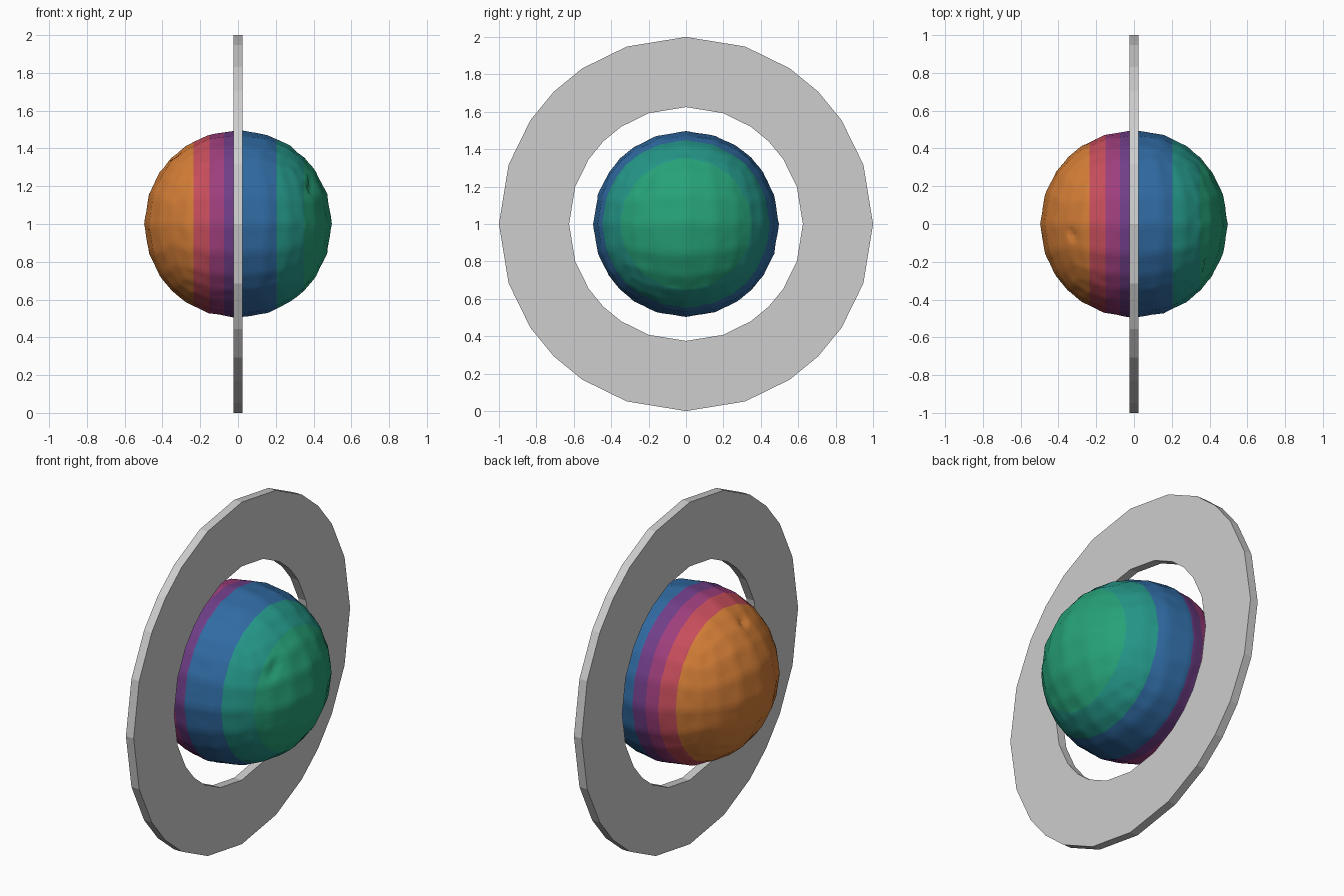
import bpy, bmesh, math
from mathutils import Vector, noise

if "Cube" in bpy.data.objects:
    bpy.data.objects.remove(bpy.data.objects["Cube"])

CENTRE = Vector((0, 0, 1))


def material(name, rgb):
    """Flat material from 0-255 display colour."""
    m = bpy.data.materials.new(name)
    lin = [((c / 255 + 0.055) / 1.055) ** 2.4 for c in rgb]
    m.diffuse_color = (*lin, 1)
    m.use_nodes = True
    m.node_tree.nodes["Principled BSDF"].inputs["Base Color"].default_value = m.diffuse_color
    return m


def make_object(name, bm, mats):
    mesh = bpy.data.meshes.new(name)
    bm.normal_update()
    bm.to_mesh(mesh)
    bm.free()
    for m in mats:
        mesh.materials.append(m)
    ob = bpy.data.objects.new(name, mesh)
    bpy.context.collection.objects.link(ob)
    return ob


def square_circle():
    """24 directions of a square outline (6 per side) pushed onto a circle."""
    base = [math.atan2(k, 3) for k in range(-3, 3)]
    return [a + q * math.pi / 2 for q in range(4) for a in base]


# Flat ring standing upright around the x axis
bm = bmesh.new()
loops = []
for x, r in ((-0.025, 0.625), (-0.025, 1.0), (0.025, 1.0), (0.025, 0.625)):
    loops.append([bm.verts.new(CENTRE + Vector((x, r * math.cos(a), r * math.sin(a))))
                  for a in square_circle()])
for j in range(4):
    a, b = loops[j], loops[(j + 1) % 4]
    for i in range(24):
        n = (i + 1) % 24
        bm.faces.new((a[i], a[n], b[n], b[i]))
bmesh.ops.recalc_face_normals(bm, faces=bm.faces)
make_object("ring", bm, [material("light grey", (205, 205, 205))])

# Banded globe: a coarse cube-sphere, each facet finely divided and gently weathered
R, COARSE, FINE = 0.5, 6, 5
PITS = [  # scratch segments: start, end, depth
    ((0.39, -0.26, 0.23), (0.38, -0.24, 0.13), 0.02),
    ((0.38, -0.24, 0.13), (0.39, -0.20, 0.24), 0.02),
    ((-0.35, -0.04, 0.36), (-0.33, -0.07, 0.37), 0.025),
]


def seg_dist(p, a, b):
    a, b = Vector(a), Vector(b)
    t = max(0, min(1, (p - a).dot(b - a) / (b - a).length_squared))
    return (p - a - t * (b - a)).length


def weather(p):
    d = 0.004 * (1 + noise.noise(p * 14)) * 0.8 + 0.0015 * noise.noise(p * 30)
    for a, b, depth in PITS:
        d += depth * max(0, 1 - seg_dist(p, a, b) / 0.025)
    return p * (1 - max(d, 0) / R)


def facet_point(n, u, v, i, j):
    """Point on the flat-faceted cube-sphere at fine grid position i, j."""
    def corner(a, b):
        return (n + u * (a / 3 - 1) + v * (b / 3 - 1)).normalized() * R
    a, b = min(i // FINE, COARSE - 1), min(j // FINE, COARSE - 1)
    s, t = i / FINE - a, j / FINE - b
    low = corner(a, b).lerp(corner(a + 1, b), s)
    return low.lerp(corner(a, b + 1).lerp(corner(a + 1, b + 1), s), t)


bm = bmesh.new()
N = COARSE * FINE
for axis in range(3):
    for sign in (-1, 1):
        n, u = Vector((0, 0, 0)), Vector((0, 0, 0))
        n[axis], u[(axis + 1) % 3] = sign, 1
        v = n.cross(u)
        grid = [[bm.verts.new(facet_point(n, u, v, i, j)) for j in range(N + 1)]
                for i in range(N + 1)]
        for i in range(N):
            for j in range(N):
                bm.faces.new((grid[i][j], grid[i + 1][j], grid[i + 1][j + 1], grid[i][j + 1]))
bmesh.ops.remove_doubles(bm, verts=bm.verts, dist=0.0005)
for vert in bm.verts:
    vert.co = weather(vert.co)

# Colour bands: cut at each limit, then colour by x
LIMITS = (-0.235, -0.15, -0.075, 0.0, 0.205, 0.35)
for x in LIMITS:
    bmesh.ops.bisect_plane(bm, geom=bm.verts[:] + bm.edges[:] + bm.faces[:], dist=0.0005,
                           plane_co=(x, 0, 0), plane_no=(1, 0, 0))
for f in bm.faces:
    f.material_index = sum(f.calc_center_median().x > x for x in LIMITS)
    f.smooth = True
bmesh.ops.recalc_face_normals(bm, faces=bm.faces)
bmesh.ops.translate(bm, verts=bm.verts, vec=CENTRE)
make_object("globe", bm, [
    material("orange", (214, 127, 55)),
    material("coral red", (200, 78, 92)),
    material("magenta", (158, 62, 124)),
    material("purple", (112, 62, 136)),
    material("blue", (48, 107, 163)),
    material("teal", (36, 150, 136)),
    material("green", (38, 162, 120)),
])
